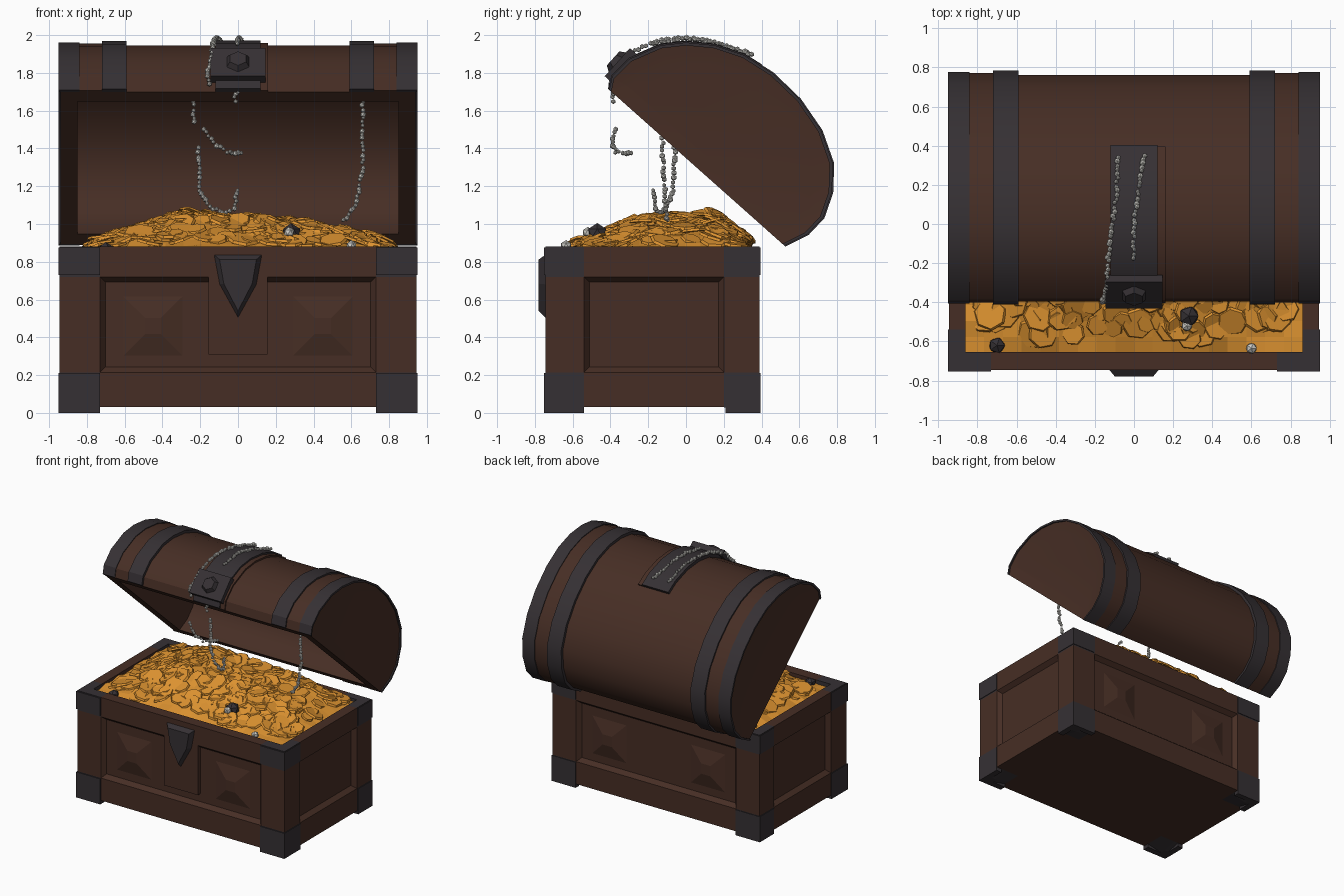
import bpy, bmesh, math, random
from mathutils import Vector, Matrix

if "Cube" in bpy.data.objects:
    bpy.data.objects.remove(bpy.data.objects["Cube"])

random.seed(4)

def mat(name, c):
    m = bpy.data.materials.new(name)
    m.diffuse_color = (*c, 1)
    m.use_nodes = True
    m.node_tree.nodes["Principled BSDF"].inputs["Base Color"].default_value = m.diffuse_color
    return m

WOOD = mat("brown wood", (0.062, 0.027, 0.018))
METAL = mat("dark iron", (0.036, 0.030, 0.034))
GOLD = mat("gold", (0.72, 0.29, 0.03))
PEARL = mat("pearl", (0.62, 0.61, 0.57))

def finish(bm, name, *mats, smooth=None):
    bmesh.ops.recalc_face_normals(bm, faces=bm.faces[:])
    me = bpy.data.meshes.new(name)
    bm.to_mesh(me)
    bm.free()
    for m in mats:
        me.materials.append(m)
    ob = bpy.data.objects.new(name, me)
    bpy.context.collection.objects.link(ob)
    if smooth:
        bpy.ops.object.select_all(action='DESELECT')
        bpy.context.view_layer.objects.active = ob
        ob.select_set(True)
        bpy.ops.object.shade_smooth_by_angle(angle=math.radians(smooth))
    return ob

def add_box(bm, x0, x1, y0, y1, z0, z1):
    m = Matrix.Translation(((x0 + x1) / 2, (y0 + y1) / 2, (z0 + z1) / 2))
    bmesh.ops.create_cube(bm, size=1, matrix=m @ Matrix.Diagonal((x1 - x0, y1 - y0, z1 - z0, 1)))

# --- chest body: sliced box, recessed panels, hollow top, iron corners
bm = bmesh.new()
add_box(bm, -0.945, 0.945, -0.745, 0.39, 0, 0.88)
cuts = [((x, 0, 0), (1, 0, 0)) for x in (-0.86, -0.73, 0.73, 0.86)]
cuts += [((0, y, 0), (0, 1, 0)) for y in (-0.655, -0.54, 0.2, 0.32)]
cuts += [((0, 0, z), (0, 0, 1)) for z in (0.215, 0.72)]
for co, no in cuts:
    bmesh.ops.bisect_plane(bm, geom=bm.verts[:] + bm.edges[:] + bm.faces[:], plane_co=co, plane_no=no)
bm.normal_update()
for f in bm.faces:
    c = f.calc_center_median()
    if abs(c.x) > 0.73 and (c.y < -0.54 or c.y > 0.2) and (c.z < 0.215 or c.z > 0.72):
        f.material_index = 1

def side_faces(axis, sign):
    out = []
    for f in bm.faces:
        c = f.calc_center_median()
        if f.normal[axis] * sign > 0.9 and 0.215 < c.z < 0.72:
            if (axis == 1 and abs(c.x) < 0.73) or (axis == 0 and -0.54 < c.y < 0.2):
                out.append(f)
    return out

for axis, sign in ((1, -1), (1, 1), (0, -1), (0, 1)):
    bmesh.ops.inset_region(bm, faces=side_faces(axis, sign), thickness=0.04, depth=-0.035)
    bm.normal_update()
top = [f for f in bm.faces if f.normal.z > 0.9 and f.calc_center_median().z > 0.87
       and abs(f.calc_center_median().x) < 0.86 and -0.655 < f.calc_center_median().y < 0.32]
r = bmesh.ops.extrude_face_region(bm, geom=top)
for v in [g for g in r["geom"] if isinstance(g, bmesh.types.BMVert)]:
    v.co.z = 0.6
bmesh.ops.delete(bm, geom=[f for f in top if f.is_valid], context='FACES')
for v in bm.verts:  # raise the underside between the feet
    if v.co.z < 0.01 and (abs(v.co.x) < 0.74 or -0.55 < v.co.y < 0.21):
        v.co.z = 0.03
finish(bm, "chest_body", WOOD, METAL)

# --- slightly proud iron corner plates (wrap the outside only)
bm = bmesh.new()
for s in (-1, 1):
    for z0, z1 in ((0, 0.21), (0.73, 0.875)):
        for yo, yi, ye in ((-0.753, -0.70, -0.54), (0.395, 0.35, 0.21)):
            xa, xb = sorted((s * 0.95, s * 0.73))
            add_box(bm, xa, xb, min(yo, yi), max(yo, yi), z0, z1)
            xa, xb = sorted((s * 0.95, s * 0.90))
            add_box(bm, xa, xb, min(yo, ye), max(yo, ye), z0, z1)
finish(bm, "corner_plates", METAL)

# --- panel bosses and front centre plate
bm = bmesh.new()
for x in (-0.45, 0.45):
    for y, a in ((-0.725, 90), (0.37, -90)):
        m = Matrix.Translation((x, y, 0.46)) @ Matrix.Rotation(math.radians(a), 4, 'X') @ Matrix.Rotation(math.pi / 4, 4, 'Z')
        bmesh.ops.create_cone(bm, cap_ends=True, segments=4, radius1=0.22, radius2=0.06, depth=0.03, matrix=m)
add_box(bm, -0.155, 0.155, -0.745, -0.70, 0.31, 0.72)
finish(bm, "panel_trim", WOOD)

# --- pointed latch on the front
bm = bmesh.new()
shape = [(-0.13, 0.84), (0.13, 0.84), (0.10, 0.68), (0, 0.5), (-0.10, 0.68)]
back = [bm.verts.new((x, -0.74, z)) for x, z in shape]
front = [bm.verts.new((x * 0.75, -0.78, 0.70 + (z - 0.70) * 0.8)) for x, z in shape]
bm.faces.new(back)
bm.faces.new(front)
for i in range(5):
    j = (i + 1) % 5
    bm.faces.new((back[i], back[j], front[j], front[i]))
finish(bm, "front_latch", METAL)

# --- open domed lid: hollow shell from a side profile (y, z)
ARC = [(-0.395, 1.70), (-0.38, 1.77), (-0.29, 1.86), (-0.13, 1.93), (0.0, 1.945), (0.15, 1.93),
       (0.30, 1.88), (0.45, 1.785), (0.59, 1.65), (0.70, 1.49), (0.76, 1.32), (0.755, 1.17),
       (0.71, 1.04), (0.63, 0.955), (0.51, 0.895)]
MID = ((ARC[0][0] + ARC[-1][0]) / 2, (ARC[0][1] + ARC[-1][1]) / 2)

def scaled(pts, s, c=MID):
    return [(c[0] + (y - c[0]) * s, c[1] + (z - c[1]) * s) for y, z in pts]

bm = bmesh.new()
def ring(pts, x):
    return [bm.verts.new((x, y, z)) for y, z in pts]
oL, oR = ring(ARC, -0.94), ring(ARC, 0.94)
iL, iR = ring(scaled(ARC, 0.87), -0.85), ring(scaled(ARC, 0.87), 0.85)
for a, b in ((oL, oR), (iL, iR)):
    for k in range(len(ARC) - 1):
        bm.faces.new((a[k], a[k + 1], b[k + 1], b[k]))
ends = [bm.faces.new(oL), bm.faces.new(oR)]
bm.faces.new(iL)
bm.faces.new(iR)
for a, b, c, d in ((oL[0], oR[0], iR[0], iL[0]), (oL[-1], oR[-1], iR[-1], iL[-1]),
                   (oL[0], oL[-1], iL[-1], iL[0]), (oR[0], oR[-1], iR[-1], iR[0])):
    bm.faces.new((a, b, c, d))
bmesh.ops.recalc_face_normals(bm, faces=bm.faces[:])
bmesh.ops.inset_individual(bm, faces=ends, thickness=0.09, depth=-0.012)
finish(bm, "lid", WOOD, smooth=25)

# --- bands that follow the lid
def band(name, x0, x1, pts, s, m):
    bm = bmesh.new()
    rows = [[bm.verts.new((x, y, z)) for y, z in p]
            for x, p in ((x0, pts), (x0, scaled(pts, s)), (x1, scaled(pts, s)), (x1, pts))]
    for i in range(4):
        a, b = rows[i], rows[(i + 1) % 4]
        for k in range(len(pts) - 1):
            bm.faces.new((a[k], a[k + 1], b[k + 1], b[k]))
    for k in (0, -1):
        bm.faces.new([r[k] for r in rows])
    return finish(bm, name, m, smooth=25)

for s, side in ((-1, "left"), (1, "right")):
    band(side + "_edge_band", s * 0.95, s * 0.84, ARC, 1.025, METAL)
    band(side + "_wood_band", s * 0.84, s * 0.72, ARC, 1.015, WOOD)
    band(side + "_inner_band", s * 0.72, s * 0.59, ARC, 1.035, METAL)
band("lid_strap", -0.12, 0.12, ARC[:7] + [(0.39, 1.823)], 1.04, METAL)
band("lid_strap_edge", 0.12, 0.16, ARC[:7] + [(0.39, 1.823)], 1.02, WOOD)

# --- lid clasp at the front end of the strap
bm = bmesh.new()
m = Matrix.Translation((0, -0.345, 1.84)) @ Matrix.Rotation(math.radians(48), 4, 'X')
bmesh.ops.create_cube(bm, size=1, matrix=m @ Matrix.Diagonal((0.29, 0.20, 0.05, 1)))
bmesh.ops.create_cone(bm, cap_ends=True, segments=6, radius1=0.075, radius2=0.05, depth=0.04,
                      matrix=m @ Matrix.Translation((0, 0, 0.035)))
finish(bm, "lid_clasp", METAL)

# --- heap of gold
def heap(x, y):
    fx = max(0, 1 - abs(x / 0.88) ** 2)
    fy = max(0, min(1, (y + 0.67) / 0.45)) * max(0, min(1, (0.42 - y) / 0.25))
    return 0.855 + (0.165 + 0.04 * math.exp(-((x + 0.35) / 0.2) ** 2)) * fx * fy

bm = bmesh.new()
bmesh.ops.create_grid(bm, x_segments=18, y_segments=12, size=1)
for v in bm.verts:
    x, y = v.co.x * 0.862, -0.168 + v.co.y * 0.49
    v.co = (x, y, heap(x, y) + random.uniform(-0.012, 0.012))
finish(bm, "gold_heap", GOLD)

bm = bmesh.new()
for i in range(330):
    r = random.uniform(0.05, 0.09)
    x, y = random.uniform(-0.78, 0.78), random.uniform(-0.58, 0.31)
    n = Vector((heap(x - 0.03, y) - heap(x + 0.03, y), heap(x, y - 0.03) - heap(x, y + 0.03), 0.06)).normalized()
    n = (n + Vector((random.uniform(-0.3, 0.3), random.uniform(-0.3, 0.3), 0))).normalized()
    m = Matrix.Translation((x, y, heap(x, y) + random.uniform(0, 0.02))) @ n.to_track_quat('Z', 'Y').to_matrix().to_4x4()
    bmesh.ops.create_cone(bm, cap_ends=True, segments=7, radius1=r, radius2=r * 0.9, depth=0.014,
                          matrix=m @ Matrix.Rotation(random.random() * 6, 4, 'Z'))
finish(bm, "coins", GOLD)

# --- dark jewel with a pearl, lying on the coins
for name, r, p, m in (("dark_jewel", 0.055, (0.28, -0.47, 0.95), METAL),
                      ("jewel_pearl", 0.03, (0.27, -0.52, 0.955), PEARL),
                      ("dark_stone", 0.045, (-0.70, -0.62, 0.86), METAL),
                      ("loose_pearl", 0.03, (0.60, -0.635, 0.885), PEARL)):
    bm = bmesh.new()
    bmesh.ops.create_icosphere(bm, subdivisions=1, radius=r, matrix=Matrix.Translation(p))
    finish(bm, name, m)

# --- strings of pearls
def pearls(name, path):
    bm = bmesh.new()
    for a, b in zip(path, path[1:]):
        a, b = Vector(a), Vector(b)
        n = max(1, round((b - a).length / 0.022))
        for i in range(n):
            p = a.lerp(b, i / n) + Vector([random.uniform(-0.005, 0.005) for _ in range(3)])
            bmesh.ops.create_icosphere(bm, subdivisions=1, radius=random.uniform(0.011, 0.017),
                                       matrix=Matrix.Translation(p))
    finish(bm, name, PEARL)

pearls("strap_pearls_left", [(-0.08, 0.34, 1.90), (-0.09, 0.15, 1.965), (-0.11, 0, 1.985), (-0.13, -0.15, 1.97),
                             (-0.14, -0.31, 1.90), (-0.16, -0.40, 1.80), (-0.15, -0.40, 1.72)])
pearls("strap_pearls_right", [(0.05, 0.35, 1.895), (0.02, 0.15, 1.965), (0, 0, 1.985), (0.0, -0.2, 1.95)])
pearls("lip_pearls", [(0.0, -0.39, 1.70), (-0.02, -0.385, 1.67), (-0.01, -0.385, 1.62)])
pearls("hanging_pearls_front", [(-0.18, -0.37, 1.50), (-0.13, -0.39, 1.43), (-0.06, -0.37, 1.38),
                                (0.03, -0.27, 1.37)])
pearls("hanging_pearls_upper", [(-0.24, -0.10, 1.67), (-0.23, -0.10, 1.52)])
pearls("hanging_pearls_loop", [(-0.21, -0.06, 1.40), (-0.20, -0.07, 1.18), (-0.15, -0.10, 1.09), (-0.08, -0.13, 1.06),
                               (-0.02, -0.16, 1.08), (0, -0.18, 1.20)])
pearls("hanging_pearls_right", [(0.66, -0.13, 1.67), (0.66, -0.12, 1.30), (0.63, -0.11, 1.12), (0.55, -0.10, 1.0)])
